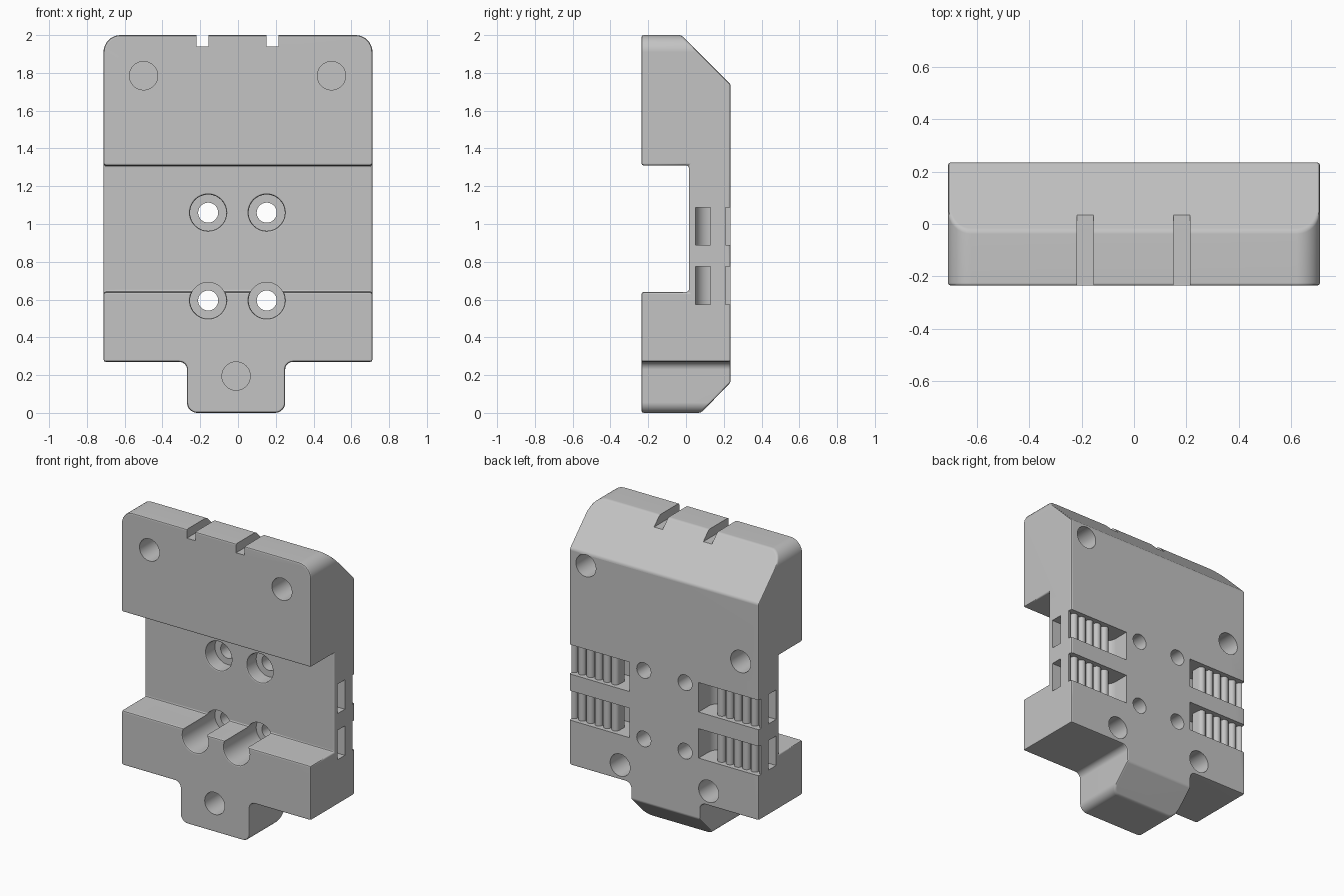
import bpy, bmesh, math
from mathutils import Vector

if "Cube" in bpy.data.objects:
    bpy.data.objects.remove(bpy.data.objects["Cube"], do_unlink=True)

HALF_W, HALF_D = 0.712, 0.236
grey = bpy.data.materials.new("light_grey")
grey.use_nodes = True
grey.diffuse_color = (0.55, 0.55, 0.55, 1)
grey.node_tree.nodes["Principled BSDF"].inputs["Base Color"].default_value = (0.55, 0.55, 0.55, 1)


def finish(name, bm):
    bmesh.ops.recalc_face_normals(bm, faces=bm.faces)
    mesh = bpy.data.meshes.new(name)
    bm.to_mesh(mesh)
    bm.free()
    obj = bpy.data.objects.new(name, mesh)
    bpy.context.collection.objects.link(obj)
    mesh.materials.append(grey)
    return obj


def prism(name, pts, lo, hi, axis):
    """Extrude a 2D outline along one axis (0 = x, 1 = y, 2 = z)."""
    bm = bmesh.new()
    rings = []
    for depth in (lo, hi):
        ring = []
        for p in pts:
            co = [p[0], p[1]]
            co.insert(axis, depth)
            ring.append(bm.verts.new(co))
        rings.append(ring)
        bm.faces.new(ring)
    n = len(pts)
    for i in range(n):
        j = (i + 1) % n
        bm.faces.new((rings[0][i], rings[0][j], rings[1][j], rings[1][i]))
    return finish(name, bm)


def lathe(name, profile, x, z, sides=40):
    """Solid of revolution about the y direction from (radius, y) pairs."""
    bm = bmesh.new()
    turns = [2 * math.pi * i / sides for i in range(sides)]
    rings = [[bm.verts.new((x + r * math.cos(a), y, z + r * math.sin(a))) for a in turns]
             for r, y in profile]
    bm.faces.new(rings[0])
    bm.faces.new(rings[-1])
    for a, b in zip(rings, rings[1:]):
        for i in range(sides):
            j = (i + 1) % sides
            bm.faces.new((a[i], a[j], b[j], b[i]))
    return finish(name, bm)


def rounded(corners, steps=8):
    """Round the right-angled corners given as (a, b, radius)."""
    out = []
    n = len(corners)
    for i, (a, b, r) in enumerate(corners):
        p = Vector((a, b))
        if r == 0:
            out.append((a, b))
            continue
        u = (Vector(corners[i - 1][:2]) - p).normalized()
        v = (Vector(corners[(i + 1) % n][:2]) - p).normalized()
        for k in range(steps + 1):
            t = math.pi / 2 * k / steps
            q = p + u * r * (1 - math.sin(t)) + v * r * (1 - math.cos(t))
            out.append((q.x, q.y))
    return out


def apply(obj, mod):
    bpy.ops.object.select_all(action='DESELECT')
    bpy.context.view_layer.objects.active = obj
    obj.select_set(True)
    bpy.ops.object.modifier_apply(modifier=mod.name)


def combine(obj, tool, operation='DIFFERENCE'):
    mod = obj.modifiers.new("combine", 'BOOLEAN')
    mod.operation = operation
    mod.solver = 'EXACT'
    mod.object = tool
    apply(obj, mod)
    bpy.data.objects.remove(tool, do_unlink=True)


# Body: front outline with lower tab, intersected with the side profile
outline = rounded([(-HALF_W, 2, 0.09), (HALF_W, 2, 0.09), (HALF_W, 0.27, 0),
                   (0.25, 0.27, 0.04), (0.25, 0, 0.055), (-0.27, 0, 0.055),
                   (-0.27, 0.27, 0.04), (-HALF_W, 0.27, 0)])
body = prism("carriage_body", outline, -HALF_D - 0.1, HALF_D + 0.1, 1)
side = [(-HALF_D, 0), (0.08, 0), (HALF_D, 0.16), (HALF_D, 1.74), (-0.025, 2.0),
        (-0.025, 2.1), (-HALF_D, 2.1), (-HALF_D, 1.31), (0.015, 1.31),
        (0.015, 0.64), (-HALF_D, 0.64)]
side[0:2] = [(-HALF_D, -0.1), (-0.02, -0.1)]
combine(body, prism("side_profile", side, -1, 1, 0), 'INTERSECT')

# Softened edges
soft = body.modifiers.new("soft_edges", 'BEVEL')
soft.width = 0.012
soft.segments = 2
soft.limit_method = 'ANGLE'
soft.angle_limit = math.radians(40)
soft.use_clamp_overlap = False
apply(body, soft)

# Notches in the top edge
for x in (-0.187, 0.183):
    w = 0.032
    combine(body, prism("top_notch", [(x - w, 1.94), (x + w, 1.94), (x + w, 2.2), (x - w, 2.2)],
                        -0.5, 0.5, 1))

# Blind round sockets, front then back
R = 0.075
for x, z in ((-0.5, 1.785), (0.495, 1.785), (-0.01, 0.195)):
    combine(body, lathe("front_socket", [(R, -0.4), (R, -HALF_D + 0.2)], x, z))
for x, z in ((0.587, 1.655), (-0.575, 1.315), (0.33, 0.37), (-0.335, 0.37)):
    combine(body, lathe("back_socket", [(R, 0.4), (R, HALF_D - 0.2)], x, z))

# Counterbored screw holes with a flared rim
for z, rim in ((1.06, 0.015), (0.595, -HALF_D)):
    for x in (-0.158, 0.152):
        combine(body, lathe("screw_hole", [(0.108, rim - 0.1), (0.108, rim - 0.001),
                                           (0.099, rim + 0.004), (0.096, rim + 0.013),
                                           (0.096, 0.115), (0.053, 0.115), (0.053, 0.4)], x, z))

# Belt pockets wrapping a toothed bar, on both sides of the back
teeth = []
for i in reversed(range(7)):
    centre = 0.398 + 0.0625 * i
    for k in range(9):
        a = math.pi * k / 8
        teeth.append((centre + 0.026 * math.cos(a), 0.184 + 0.026 * math.sin(a)))
pocket = rounded([(0.85, 0.05, 0), (0.26, 0.05, 0.08), (0.26, 0.3, 0), (0.85, 0.3, 0)])
pocket += [(0.85, 0.184)] + teeth + [(0.37, 0.13), (0.85, 0.13)]
for s in (-1, 1):
    for lo, hi in ((0.575, 0.775), (0.888, 1.088)):
        combine(body, prism("belt_pocket", [(s * x, y) for x, y in pocket], lo, hi, 2))

# Smooth curved walls, crisp corners
bpy.context.view_layer.objects.active = body
body.select_set(True)
bpy.ops.object.shade_smooth_by_angle(angle=math.radians(35))
even = body.modifiers.new("even_shading", 'WEIGHTED_NORMAL')
even.keep_sharp = True
